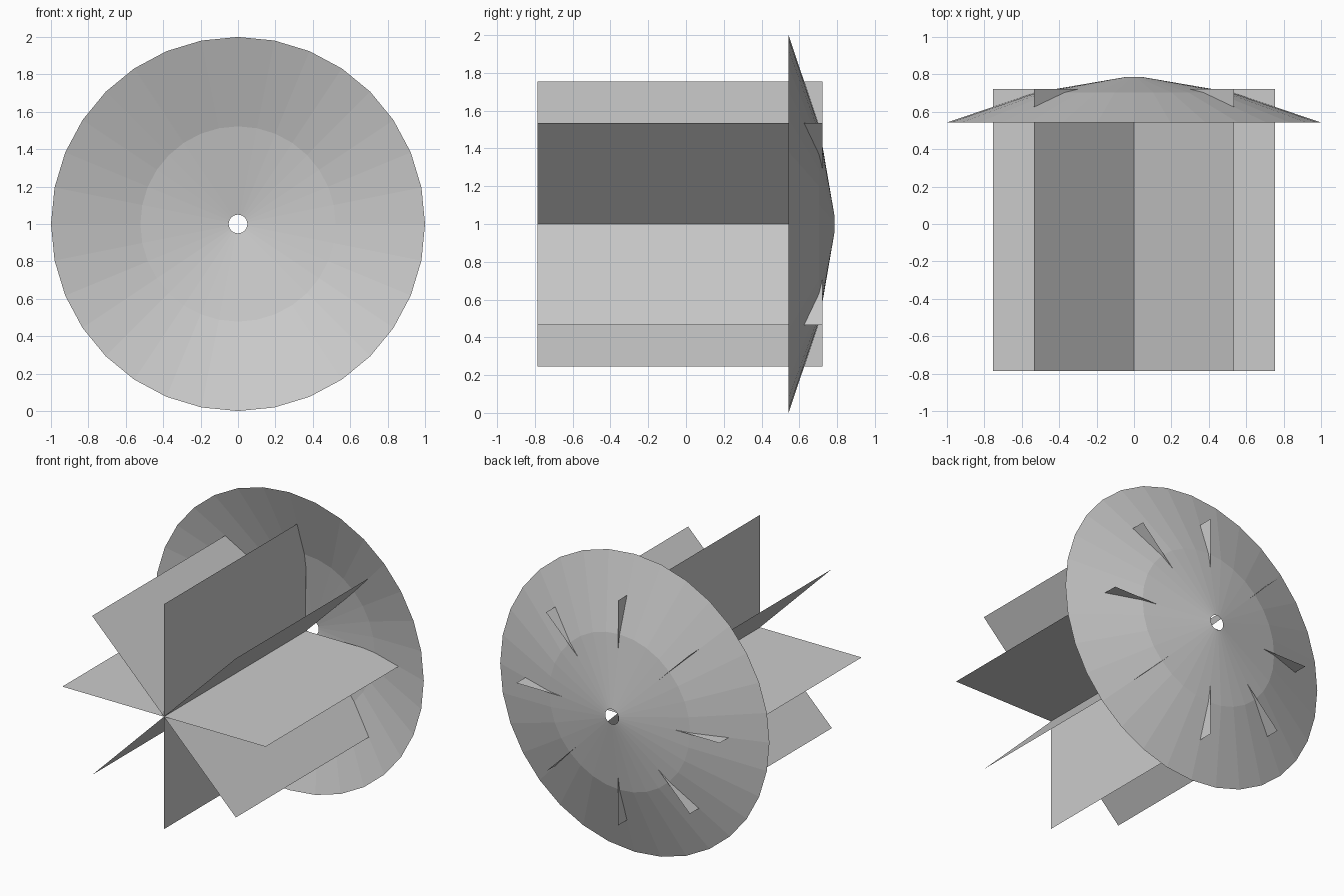
import bpy, bmesh
from math import sin, cos, pi
from mathutils import Vector

if "Cube" in bpy.data.objects:
    bpy.data.objects.remove(bpy.data.objects["Cube"])

CENTRE_Z = 1.0


def polar(radius, angle, y):
    return Vector((radius * sin(angle), y, CENTRE_Z + radius * cos(angle)))


def finish(name, bm):
    mesh = bpy.data.meshes.new(name)
    bm.to_mesh(mesh)
    bm.free()
    obj = bpy.data.objects.new(name, mesh)
    bpy.context.collection.objects.link(obj)
    return obj


# Shallow two-slope dish with a small hole in the middle
SIDES = 32
profile = [(1.0, 0.543), (0.522, 0.704), (0.05, 0.785)]  # radius, y
bm = bmesh.new()
rings = [[bm.verts.new(polar(r, 2 * pi * i / SIDES, y)) for i in range(SIDES)]
         for r, y in profile]
for outer, inner in zip(rings, rings[1:]):
    for i in range(SIDES):
        j = (i + 1) % SIDES
        bm.faces.new((outer[i], inner[i], inner[j], outer[j]))
finish("dish", bm)

# Eight thin radial fins sharing the central axis, poking through the dish
FINS, REACH, FRONT, BACK = 8, 0.755, -0.785, 0.722
bm = bmesh.new()
axis = [bm.verts.new(polar(0, 0, y)) for y in (FRONT, BACK)]
for k in range(FINS):
    edge = [bm.verts.new(polar(REACH, 2 * pi * k / FINS, y)) for y in (BACK, FRONT)]
    bm.faces.new(axis + edge)
finish("radial_fins", bm)
